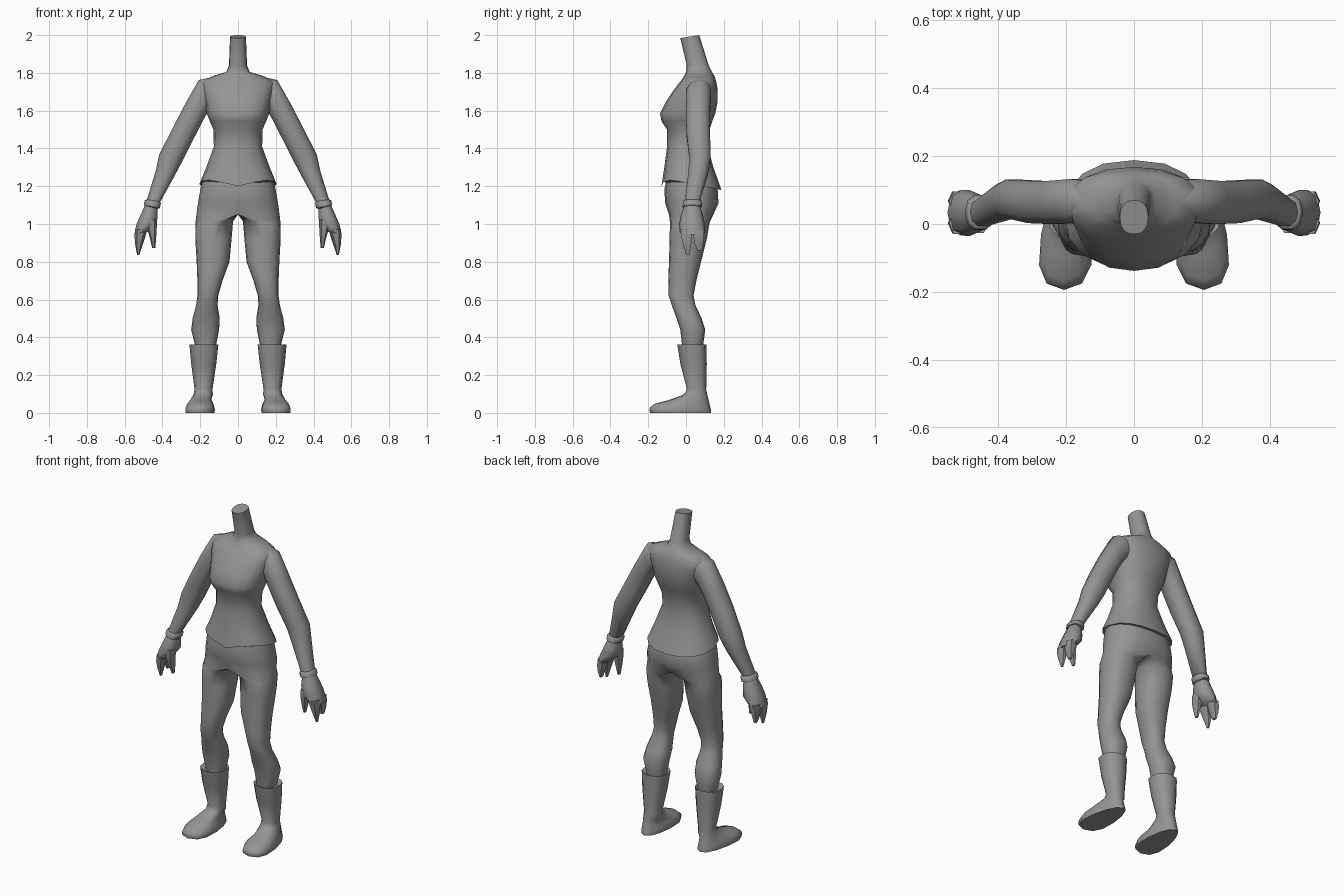
import bpy, bmesh, math

grey = bpy.data.materials.new("plain grey")
grey.diffuse_color = (0.3, 0.3, 0.3, 1)


def sgnpow(v, p):
    return math.copysign(abs(v) ** p, v)


def ring(o, i, yf, yb, n, p=0.85, shape=None):
    """Closed section between outer (x, z) and inner (x, z), from yf to yb."""
    pts = []
    for k in range(n):
        a = 2 * math.pi * k / n
        c, s = sgnpow(math.cos(a), p), sgnpow(math.sin(a), p)
        t = (c + 1) / 2
        co = [i[0] + (o[0] - i[0]) * t, (yf + yb) / 2 + s * (yb - yf) / 2,
              i[1] + (o[1] - i[1]) * t]
        pts.append(shape(a, co) if shape else co)
    return pts


def half_ring(rx, z, yf, yb, n):
    """Half section: outer half follows an ellipse, the rest lies on x = 0."""
    pts = ring((rx, z), (-rx, z), yf, yb, n)
    for co in pts:
        if co[0] < 1e-4:
            co[0] = 0
    return pts


def loft(name, rings, mirror=True, angle=60):
    bm = bmesh.new()
    loops = [[bm.verts.new(c) for c in r] for r in rings]
    n = len(loops[0])
    for a, b in zip(loops, loops[1:]):
        for k in range(n):
            bm.faces.new((a[k], a[(k + 1) % n], b[(k + 1) % n], b[k]))
    bm.faces.new(loops[0])
    bm.faces.new(loops[-1])
    bmesh.ops.recalc_face_normals(bm, faces=bm.faces)
    # drop faces hidden on the mirror plane
    flat = [f for f in bm.faces if all(abs(v.co.x) < 1e-5 for v in f.verts)]
    bmesh.ops.delete(bm, geom=flat, context='FACES')
    me = bpy.data.meshes.new(name)
    bm.to_mesh(me)
    bm.free()
    me.materials.append(grey)
    ob = bpy.data.objects.new(name, me)
    bpy.context.collection.objects.link(ob)
    bpy.ops.object.select_all(action='DESELECT')
    ob.select_set(True)
    bpy.context.view_layer.objects.active = ob
    bpy.ops.object.shade_smooth_by_angle(angle=math.radians(angle))
    if mirror:
        m = ob.modifiers.new("mirror", 'MIRROR')
        m.use_clip = True
    return ob


def limb(name, stations, n=8, **kw):
    return loft(name, [ring(*s, n) for s in stations], **kw)


# shirt and neck: half width, height, front y, back y
def hem(a, co):
    front, side = max(0, -math.sin(a)), abs(math.cos(a))
    back = max(0, math.sin(a))
    co[2] += 0.03 * math.sin(2 * math.acos(min(1, side))) * (front > 0) - 0.01 * front - 0.03 * back
    return co


def neck_tilt(a, co):
    co[2] += 0.008 * math.sin(a)
    return co


torso = [(.205, 1.21, -.13, .188), (.168, 1.30, -.115, .145), (.128, 1.41, -.10, .115),
         (.13, 1.50, -.10, .125), (.15, 1.545, -.13, .14), (.165, 1.585, -.138, .155),
         (.175, 1.65, -.105, .168), (.19, 1.71, -.065, .168), (.195, 1.755, -.03, .16),
         (.13, 1.785, -.008, .15), (.062, 1.805, 0, .138), (.048, 1.84, .004, .12),
         (.042, 1.992, -.03, .07)]
rings = []
for k, (rx, z, yf, yb) in enumerate(torso):
    f = hem if k == 0 else neck_tilt if k == len(torso) - 1 else None
    rings.append(ring((rx, z), (-rx, z), yf, yb, 16, 0.85, f))
loft("shirt_and_neck", rings, mirror=False)

# sleeves: outer point, inner point, front y, back y
limb("arm", [
    ((.15, 1.775), (.11, 1.64), .015, .13), ((.208, 1.762), (.15, 1.61), .0, .135),
    ((.28, 1.635), (.187, 1.545), -.003, .13), ((.35, 1.50), (.235, 1.45), 0, .13),
    ((.418, 1.365), (.293, 1.335), .015, .133), ((.436, 1.28), (.333, 1.26), .01, .12),
    ((.485, 1.12), (.41, 1.12), -.008, .075)], n=10)

# cuffs
limb("cuff", [((.485, 1.13), (.412, 1.118), -.01, .077), ((.494, 1.125), (.408, 1.11), -.018, .085),
              ((.498, 1.1), (.413, 1.085), -.02, .087), ((.485, 1.095), (.425, 1.08), -.01, .075)], n=10)

# hands
limb("palm", [((.488, 1.11), (.425, 1.09), -.008, .073), ((.515, 1.05), (.425, 1.04), -.028, .09),
              ((.537, 1.0), (.432, 1.0), -.036, .1), ((.549, .945), (.475, .96), -.033, .1)])
limb("front_finger", [((.545, .97), (.48, .97), -.034, .04), ((.548, .935), (.492, .935), -.03, .036),
                      ((.544, .89), (.508, .885), -.017, .03), ((.534, .835), (.522, .835), .002, .018)], n=6)
limb("back_finger", [((.545, .97), (.48, .97), .03, .1), ((.548, .935), (.49, .935), .036, .099),
                     ((.543, .90), (.503, .895), .042, .094), ((.53, .86), (.515, .86), .058, .086)], n=6)
limb("thumb", [((.49, 1.02), (.428, 1.02), -.03, .04), ((.478, .965), (.431, .965), -.028, .03),
               ((.465, .92), (.434, .915), -.015, .027), ((.454, .872), (.438, .872), 0, .02)], n=6)

# trousers: the seat is a half section, splitting into a leg below the crotch
N = 16
rings = [half_ring(*s, N) for s in [(.19, 1.23, -.105, .15), (.2, 1.18, -.115, .168),
                                    (.212, 1.11, -.11, .172), (.22, 1.05, -.09, .145)]]
leg = [((.226, 1.0), (.026, 1.015), -.085, .125), ((.226, .92), (.034, .92), -.087, .11),
       ((.219, .80), (.045, .80), -.09, .08), ((.215, .70), (.082, .70), -.094, .055),
       ((.215, .62), (.105, .62), -.092, .04), ((.222, .57), (.108, .57), -.075, .05),
       ((.24, .50), (.097, .50), -.05, .083), ((.248, .44), (.1, .44), -.03, .102),
       ((.225, .35), (.118, .35), -.02, .09)]
rings += [ring(*s, N) for s in leg]
loft("trousers", rings)


# boots: the sole sections widen toward the ball and turn the toe out
def foot(zh, zt):
    def f(a, co):
        t = min(1, max(0, (.13 - co[1]) / .32))
        co[0] = .19 + .016 * t + (co[0] - .2) * (.72 + .5 * t)
        co[2] = zh + (zt - zh) * t
        return co
    return f


rings = [ring(*s, 12) for s in [
    ((.235, .35), (.125, .35), -.025, .09), ((.257, .362), (.104, .362), -.046, .108),
    ((.248, .26), (.115, .26), -.03, .11), ((.23, .125), (.135, .125), .005, .107),
    ((.235, .098), (.133, .098), -.01, .112)]]
for w, yf, yb, zh, zt in [(.06, -.09, .118, .075, .065), (.07, -.165, .124, .05, .048),
                          (.076, -.19, .13, .025, .03), (.078, -.194, .133, .015, .015),
                          (.076, -.19, .133, 0, 0)]:
    rings.append(ring((.2 + w, 0), (.2 - w, 0), yf, yb, 12, 0.85, foot(zh, zt)))
loft("boot", rings)
